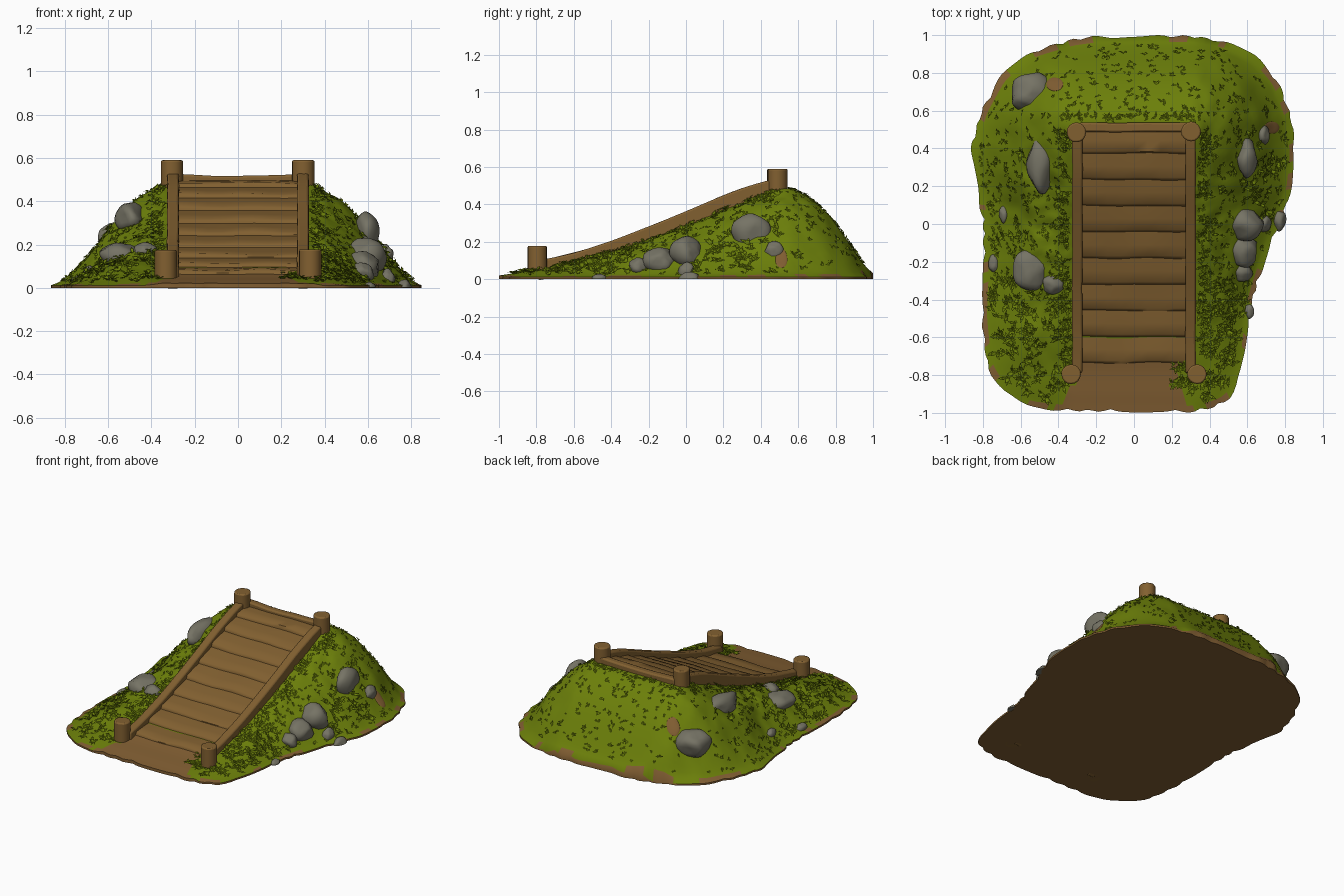
import bpy, bmesh, math, random
from mathutils import Vector, noise

if "Cube" in bpy.data.objects:
    bpy.data.objects.remove(bpy.data.objects["Cube"])

random.seed(7)

def mat(name, r, g, b):
    m = bpy.data.materials.new(name)
    m.diffuse_color = (r, g, b, 1)
    m.use_nodes = True
    m.node_tree.nodes["Principled BSDF"].inputs["Base Color"].default_value = m.diffuse_color
    return m

GRASS = mat("grass green", 0.15, 0.215, 0.003)
WOOD = mat("wood brown", 0.222, 0.117, 0.03)
DIRT = mat("dirt brown", 0.22, 0.112, 0.032)
STONE = mat("stone grey", 0.18, 0.172, 0.13)

def finish(bm, name, mats, angle=40, bevel=0):
    bmesh.ops.recalc_face_normals(bm, faces=bm.faces)
    me = bpy.data.meshes.new(name)
    bm.to_mesh(me)
    bm.free()
    ob = bpy.data.objects.new(name, me)
    bpy.context.collection.objects.link(ob)
    for m in mats:
        me.materials.append(m)
    if bevel:
        b = ob.modifiers.new("worn edges", 'BEVEL')
        b.width, b.segments = bevel, 2
    if angle:
        bpy.ops.object.select_all(action='DESELECT')
        ob.select_set(True)
        bpy.context.view_layer.objects.active = ob
        bpy.ops.object.shade_smooth_by_angle(angle=math.radians(angle))
    return ob

def interp(tab, v):
    if v <= tab[0][0]:
        return tab[0][1]
    for (a, fa), (b, fb) in zip(tab, tab[1:]):
        if v <= b:
            return fa + (fb - fa) * (v - a) / (b - a)
    return tab[-1][1]

# half outlines as (y, distance from the centre line), and height profiles
RIGHT = [(-.985, .3), (-.965, .4), (-.93, .49), (-.84, .545), (-.65, .585), (-.45, .6), (-.3, .645), (-.1, .715),
         (.05, .78), (.2, .825), (.38, .843), (.55, .825), (.75, .755), (.88, .645), (.955, .48), (.985, .3)]
LEFT = [(-.975, .42), (-.955, .57), (-.88, .69), (-.75, .77), (-.5, .795), (-.25, .785), (0, .785), (.2, .825),
        (.4, .853), (.6, .795), (.78, .695), (.9, .545), (.965, .33), (.982, .2)]
RIDGE = [(-1, .005), (-.9, .025), (-.8, .035), (-.4, .13), (0, .275), (.3, .40), (.45, .46), (.52, .48),
         (.6, .462), (.7, .395), (.8, .29), (.9, .14), (.95, .065), (1, 0)]
FLANK = [(0, 1), (.13, .94), (.33, .8), (.52, .6), (.62, .46), (.71, .32), (.82, .17), (.92, .06), (1, 0)]
RAMP = [(-.8, .055), (-.6, .1), (-.4, .163), (-.2, .24), (0, .322), (.2, .41), (.4, .48), (.52, .505)]

def smooth(tab, v, w=.05):
    return sum(interp(tab, v + d * w) for d in (-1, -.5, 0, .5, 1)) / 5

def edge(x, y):
    return interp(RIGHT if x > 0 else LEFT, y)

def ground(x, y):
    u = (abs(x) - .33) / max(edge(x, y) - .33, .05)
    h = smooth(RIDGE, y) * interp(FLANK, min(1, max(0, u)))
    if abs(x) > .33:
        lump = .01 if x > 0 else .035
        h += lump * math.sin(math.pi * min(1, u)) * max(0, min(1, (y + .95) * 4)) * max(0, min(1, -y * 3 + .3))
        h += .03 * noise.noise(Vector((x * 6, y * 6, 3))) * min(1, h * 6) * min(1, u * 4)
        h += .012 * noise.noise(Vector((x * 16, y * 16, 1))) * min(1, h * 6)
    return max(h, 0) + .012

def is_dirt(x, y):
    return y < -.68 and -.29 - max(0, -.8 - y) * .6 < x < .24 + max(0, -.85 - y) * .5

# outline polygon, sampled by angle and smoothed
poly = [Vector((x, y)) for y, x in RIGHT] + [Vector((-x, y)) for y, x in reversed(LEFT)]
N, RINGS = 200, 48
rad = []
for i in range(N):
    a = 2 * math.pi * i / N
    d = Vector((math.cos(a), math.sin(a)))
    best = 0
    for p, q in zip(poly, poly[1:] + poly[:1]):
        e = q - p
        den = d.x * e.y - d.y * e.x
        if abs(den) > 1e-9:
            t = (p.x * e.y - p.y * e.x) / den
            s = (p.x * d.y - p.y * d.x) / den
            if t > 0 and -1e-6 <= s <= 1 + 1e-6:
                best = max(best, t)
    rad.append(best)
rad = [(rad[i - 1] + 2 * rad[i] + rad[(i + 1) % N]) / 4 for i in range(N)]

# mound: concentric rings lifted to the ground height, scalloped dirt rim and base
bm = bmesh.new()
top = bm.verts.new((0, 0, ground(0, 0)))
rings = []
for k in range(1, RINGS + 2):
    ring = []
    for i in range(N):
        a = 2 * math.pi * i / N
        r = rad[i] * min(k, RINGS) / RINGS
        if k >= RINGS:
            r += .016 * abs(math.sin(i * .55 + 1.5 * math.sin(i * .31)))
        x, y = r * math.cos(a), r * math.sin(a)
        ring.append(bm.verts.new((x, y, 0 if k > RINGS else ground(x, y))))
    rings.append(ring)
for i in range(N):
    bm.faces.new((top, rings[0][i], rings[0][(i + 1) % N]))
for k, (A, B) in enumerate(zip(rings, rings[1:])):
    for i in range(N):
        j = (i + 1) % N
        f = bm.faces.new((A[i], B[i], B[j], A[j]))
        c = f.calc_center_median()
        worn = k == RINGS - 2 and noise.noise(c * 9) > .1
        f.material_index = 1 if k >= RINGS - 1 or worn or is_dirt(c.x, c.y) else 0
bm.faces.new(rings[-1]).material_index = 1
finish(bm, "mound", [GRASS, DIRT], 50)

# sweep a rectangular section along a path
def sweep(name, pts, w, h, side, up=Vector((0, 0, 1))):
    bm = bmesh.new()
    prev = None
    for p in pts:
        j = .003 * noise.noise(Vector(p) * 9)
        ring = [bm.verts.new(Vector(p) + side * (sx * w / 2 + j) + up * (sz * h / 2 + j))
                for sx, sz in ((-1, -1), (1, -1), (1, 1), (-1, 1))]
        if prev:
            for i in range(4):
                bm.faces.new((prev[i], prev[(i + 1) % 4], ring[(i + 1) % 4], ring[i]))
        else:
            bm.faces.new(ring)
        prev = ring
    bm.faces.new(prev)
    return finish(bm, name, [WOOD], 40, .01)

# side rails and top beam
for s, nm in ((-1, "left"), (1, "right")):
    ys = [-.79 + 1.28 * i / 20 for i in range(21)]
    sweep(nm + "_rail", [(s * .3, y, smooth(RAMP, y) - .012) for y in ys], .055, .105, Vector((1, 0, 0)))
sweep("top_beam", [(-.29 + .58 * i / 10, .512, .498 - .008 * math.sin(math.pi * i / 10)) for i in range(11)],
      .05, .055, Vector((0, 1, 0)))

# stepped planks, each with a rounded front lip
P0, PITCH = -.735, .1385
for k in range(9):
    y0, y1 = P0 + k * PITCH, P0 + (k + 1) * PITCH + .006
    bm = bmesh.new()
    prev = None
    for i in range(9):
        x = -.282 + .564 * i / 8
        w = .008 * noise.noise(Vector((x * 5, k * 3.1, 0)))
        prof = [(y0 + w, -.03), (y0 + w, .0), (y0 + .012, .01 + w), (y0 + .07, .004 + w), (y1, -.008), (y1, -.05)]
        ring = [bm.verts.new((x, y, interp(RAMP, y) + dz)) for y, dz in prof]
        if prev:
            for a in range(6):
                b = (a + 1) % 6
                bm.faces.new((prev[a], prev[b], ring[b], ring[a]))
        else:
            bm.faces.new(ring)
        prev = ring
    bm.faces.new(prev)
    finish(bm, f"plank_{k + 1}", [WOOD], 50)

# round posts
for nm, x, y, z0, z1 in (("front_left", -.333, -.795, 0, .175), ("front_right", .333, -.795, 0, .178),
                         ("back_left", -.305, .485, .3, .59), ("back_right", .302, .49, .3, .59)):
    bm = bmesh.new()
    bmesh.ops.create_cone(bm, cap_ends=True, segments=16, radius1=.052, radius2=.052, depth=z1 - z0)
    for v in bm.verts:
        v.co.xy *= 1 + .06 * noise.noise(Vector((v.co.x * 20, v.co.y * 20, x * 9)))
        v.co += Vector((x, y, (z0 + z1) / 2))
    finish(bm, nm + "_post", [WOOD], 40, .008)

# rocks: x, y, half sizes, lift above the ground
ROCKS = [(-.54, .69, .115, .105, .09, -.025), (-.495, .32, .07, .155, .07, -.02), (-.545, -.24, .095, .11, .06, -.005),
         (-.43, -.32, .055, .05, .04, -.005), (-.69, .05, .025, .045, .03, -.01), (-.74, -.21, .03, .05, .03, -.01),
         (.595, .35, .055, .1, .095, -.02), (.685, .47, .035, .05, .05, -.01), (.59, 0, .09, .085, .085, -.01),
         (.575, -.14, .08, .09, .07, -.01), (.57, -.255, .06, .05, .045, -.01), (.77, .02, .035, .055, .035, -.01),
         (.69, .0, .035, .045, .045, -.01), (.61, -.46, .025, .04, .02, -.005)]
for n, (x, y, a, b, c, lift) in enumerate(ROCKS):
    bm = bmesh.new()
    bmesh.ops.create_icosphere(bm, subdivisions=3, radius=1)
    z = ground(x, y) + lift
    # chip the ball with a few random planes for broad facets
    cuts = [Vector((random.uniform(-1, 1), random.uniform(-1, 1), random.uniform(-.3, 1))).normalized() for _ in range(7)]
    for v in bm.verts:
        p = v.co.copy()
        for q in cuts:
            p -= q * max(0, p.dot(q) - .84)
        p *= 1.06 + .1 * noise.noise(p * 1.3 + Vector((n * 5, 0, 0)))
        v.co = Vector((x + p.x * a, y + p.y * b, max(.001, z + p.z * c)))
    finish(bm, f"rock_{n + 1}", [STONE], 50)

# bare earth patches beside two rocks
EARTH = [(-.42, .74, .045), (.73, .51, .04)]
for n, (x, y, r) in enumerate(EARTH):
    bm = bmesh.new()
    bmesh.ops.create_icosphere(bm, subdivisions=3, radius=r)
    for v in bm.verts:
        v.co = Vector((x + v.co.x, y + v.co.y * .8, ground(x + v.co.x, y + v.co.y * .8) + v.co.z * .2))
    finish(bm, f"earth_patch_{n + 1}", [DIRT])

# grass tufts: bent tapered blades
bm = bmesh.new()

def tuft(x, y, size, count):
    base = Vector((x, y, ground(x, y) - .003))
    e = .02
    nrm = Vector((ground(x - e, y) - ground(x + e, y), ground(x, y - e) - ground(x, y + e), 2 * e)).normalized()
    for _ in range(count):
        a = random.uniform(0, 2 * math.pi)
        out = Vector((math.cos(a), math.sin(a), 0))
        out = (out - nrm * out.dot(nrm)).normalized()
        sd = nrm.cross(out) * size * .19
        L = size * random.uniform(.7, 1.2)
        mid = base + out * L * .5 + nrm * L * .4
        tip = base + out * L + nrm * L * .4
        v = [bm.verts.new(p) for p in (base - sd * .5, base + sd * .5, mid + sd, tip, mid - sd)]
        bm.faces.new((v[0], v[1], v[2], v[4]))
        bm.faces.new((v[4], v[2], v[3]))

def free(x, y):
    if (abs(x) < .345 and -.84 < y < .55) or is_dirt(x, y):
        return False
    if any((x - ex) ** 2 + (y - ey) ** 2 < r * r for ex, ey, r in EARTH):
        return False
    return all(((x - r[0]) / r[2]) ** 2 + ((y - r[1]) / r[3]) ** 2 > 1 for r in ROCKS)

for _ in range(1500):
    i = random.randrange(N)
    a, r = 2 * math.pi * i / N, rad[i] * .96 * math.sqrt(random.random())
    x, y = r * math.cos(a), r * math.sin(a)
    if free(x, y):
        lush = y < -.3 or (y < .5 and noise.noise(Vector((x * 4, y * 4, 8))) > .2)
        tuft(x, y, random.uniform(.03, .045) if lush else random.uniform(.016, .028), 5 if lush else 4)
# thicker growth along the rails, behind the beam and by the front right post
for _ in range(110):
    s = random.choice((-1, 1))
    tuft(s * random.uniform(.345, .4), random.uniform(-.7, .5), random.uniform(.03, .042), 5)
for _ in range(40):
    tuft(random.uniform(-.36, .36), random.uniform(.55, .58), .025, 4)
for _ in range(16):
    tuft(random.uniform(.2, .3), random.uniform(-.86, -.72), .035, 5)
for f in bm.faces:
    f.normal_update()
finish(bm, "grass_tufts", [GRASS], 0)
